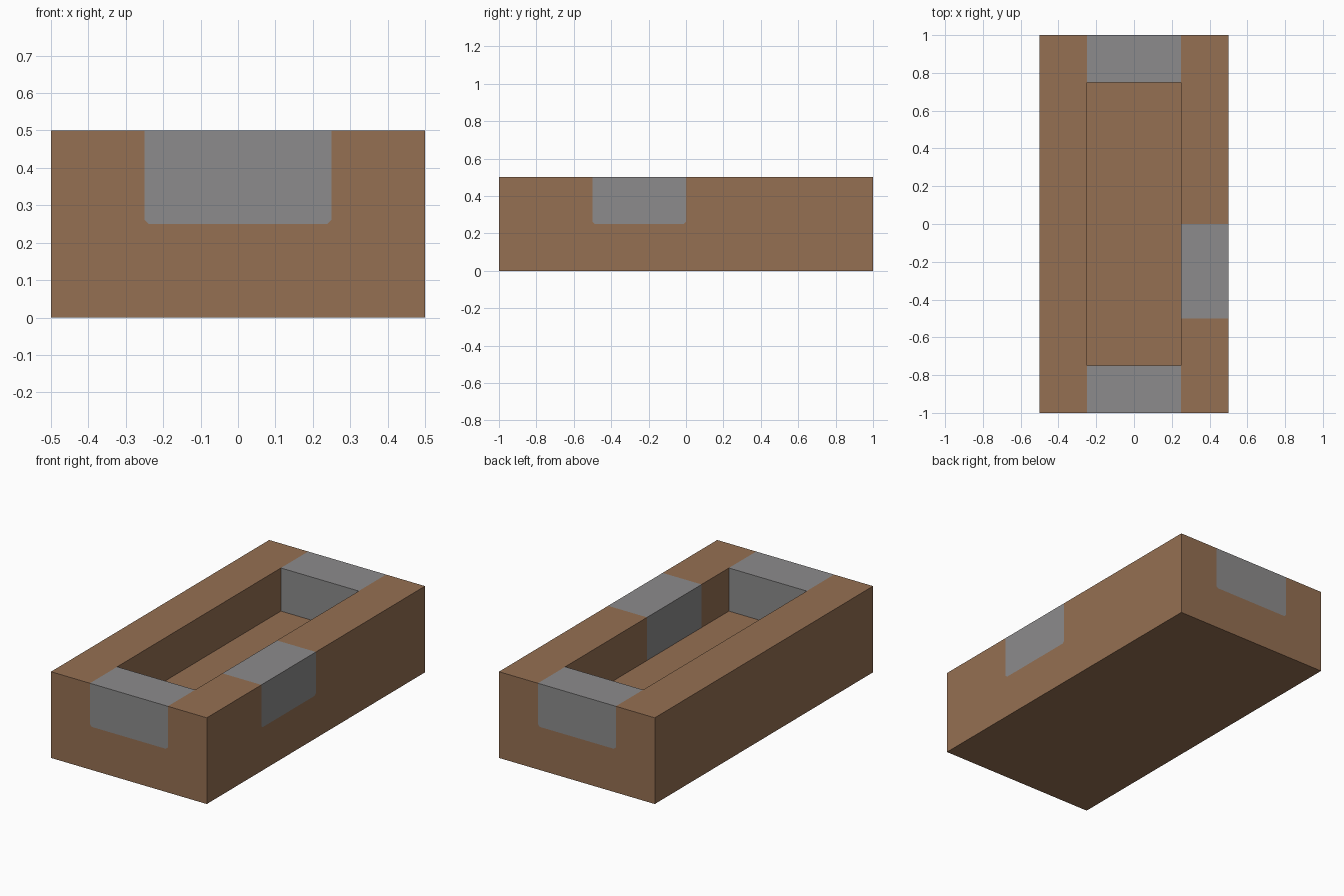
import bpy, bmesh
from mathutils import Vector

cube = bpy.data.objects.get("Cube")
if cube:
    bpy.data.objects.remove(cube, do_unlink=True)


def make_material(name, color):
    mat = bpy.data.materials.new(name)
    mat.use_nodes = True
    mat.diffuse_color = color
    mat.node_tree.nodes["Principled BSDF"].inputs["Base Color"].default_value = color
    return mat


def slice_faces(bm, co, normal, faces=None):
    """Cut the given faces (or the whole mesh) along a plane."""
    faces = faces or bm.faces[:]
    geom = {e for f in faces for e in (*f.edges, *f.verts, f)}
    bmesh.ops.bisect_plane(bm, geom=list(geom), plane_co=co, plane_no=normal, dist=1e-5)


X, Y, Z = Vector((1, 0, 0)), Vector((0, 1, 0)), Vector((0, 0, 1))
FLOOR, ROUND = 0.25, 0.012

# Solid outer block
bm = bmesh.new()
bmesh.ops.create_cube(bm, size=1)
bmesh.ops.scale(bm, vec=(1, 2, 0.5), verts=bm.verts)
bmesh.ops.translate(bm, vec=Z * 0.25, verts=bm.verts)

# Pocket sunk into the top
for side in (-1, 1):
    slice_faces(bm, X * side * 0.25, X)
    slice_faces(bm, Y * side * 0.75, Y)
middle = [f for f in bm.faces
          if f.normal.z > 0.9 and f.calc_center_median().xy.length < 0.1]
pocket = bmesh.ops.extrude_discrete_faces(bm, faces=middle)["faces"][0]
bmesh.ops.translate(bm, vec=Z * -FLOOR, verts=pocket.verts)

# Seams around the grey sections
slice_faces(bm, Z * FLOOR, Z)
slice_faces(bm, Y * -0.5, Y)
slice_faces(bm, Y * 0, Y)
bm.normal_update()


def is_grey(face):
    x, y, z = face.calc_center_median()
    end = abs(x) < 0.24 and abs(y) > 0.74
    side = x > 0.24 and -0.5 < y < 0
    return z > FLOOR + 0.01 and (end or side)


grey_faces = [f for f in bm.faces if is_grey(f)]
for face in grey_faces:
    face.material_index = 1

# Clip the lower corners of the outer grey panels
for normal, along, low, high in ((Y, X, -0.25, 0.25), (-Y, X, -0.25, 0.25), (X, Y, -0.5, 0)):
    for edge, inward in ((low, 1), (high, -1)):
        outer = [f for f in bm.faces if f.material_index == 1
                 and f.normal.dot(normal) > 0.9
                 and f.calc_center_median().dot(normal) > 0.45
                 and (abs(f.calc_center_median().y) > 0.9 or normal == X)]
        base = normal * (0.5 if normal == X else 1)
        corner = base + along * (edge + inward * ROUND) + Z * FLOOR
        slice_faces(bm, corner, along * inward + Z, outer)
for face in bm.faces:
    if face.material_index == 1 and face.calc_area() < 0.001:
        face.material_index = 0

bmesh.ops.recalc_face_normals(bm, faces=bm.faces)
mesh = bpy.data.meshes.new("trough")
bm.to_mesh(mesh)
bm.free()
mesh.materials.append(make_material("brown wood", (0.30, 0.16, 0.085, 1)))
mesh.materials.append(make_material("grey metal", (0.265, 0.26, 0.262, 1)))
bpy.context.collection.objects.link(bpy.data.objects.new("trough", mesh))
